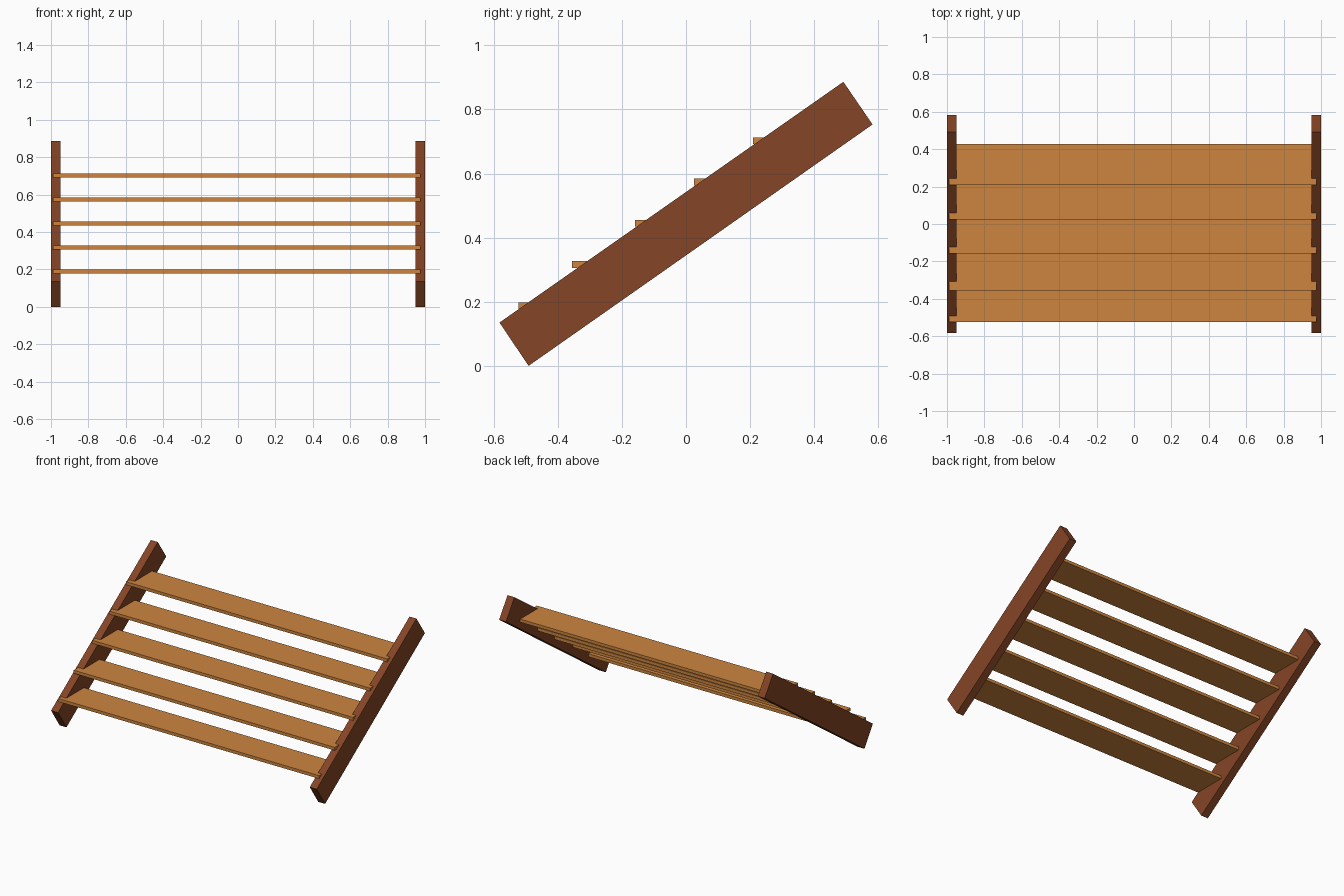
import bpy
import bmesh

cube = bpy.data.objects.get("Cube")
if cube:
    bpy.data.objects.remove(cube, do_unlink=True)


def material(name, color):
    mat = bpy.data.materials.new(name)
    mat.use_nodes = True
    mat.diffuse_color = color
    mat.node_tree.nodes["Principled BSDF"].inputs["Base Color"].default_value = color
    return mat


def board(name, profile, x_min, x_max, mat):
    """Extrude a (y, z) side profile along x."""
    bm = bmesh.new()
    face = bm.faces.new([bm.verts.new((x_min, y, z)) for y, z in profile])
    side = bmesh.ops.extrude_face_region(bm, geom=[face])
    verts = [g for g in side["geom"] if isinstance(g, bmesh.types.BMVert)]
    bmesh.ops.translate(bm, verts=verts, vec=(x_max - x_min, 0, 0))
    bmesh.ops.recalc_face_normals(bm, faces=bm.faces)
    mesh = bpy.data.meshes.new(name)
    bm.to_mesh(mesh)
    bm.free()
    mesh.materials.append(mat)
    obj = bpy.data.objects.new(name, mesh)
    bpy.context.collection.objects.link(obj)
    return obj


dark_wood = material("dark_wood", (0.235, 0.058, 0.019, 1))
light_wood = material("light_wood", (0.61, 0.235, 0.05, 1))

# Sloping side boards
slope = [(-0.582, 0.135), (-0.491, 0), (0.582, 0.753), (0.491, 0.886)]
board("left_stringer", slope, 0.948, 1.0, dark_wood)
board("right_stringer", slope, -1.0, -0.948, dark_wood)

# Level treads, let into the side boards
depth, thickness = 0.22, 0.021
fronts = [-0.523, -0.356, -0.159, 0.025, 0.209]
for i, y in enumerate(fronts):
    top = 0.198 + 0.1287 * i
    profile = [(y, top - thickness), (y + depth, top - thickness),
               (y + depth, top), (y, top)]
    board(f"tread_{i + 1}", profile, -0.988, 0.977, light_wood)
